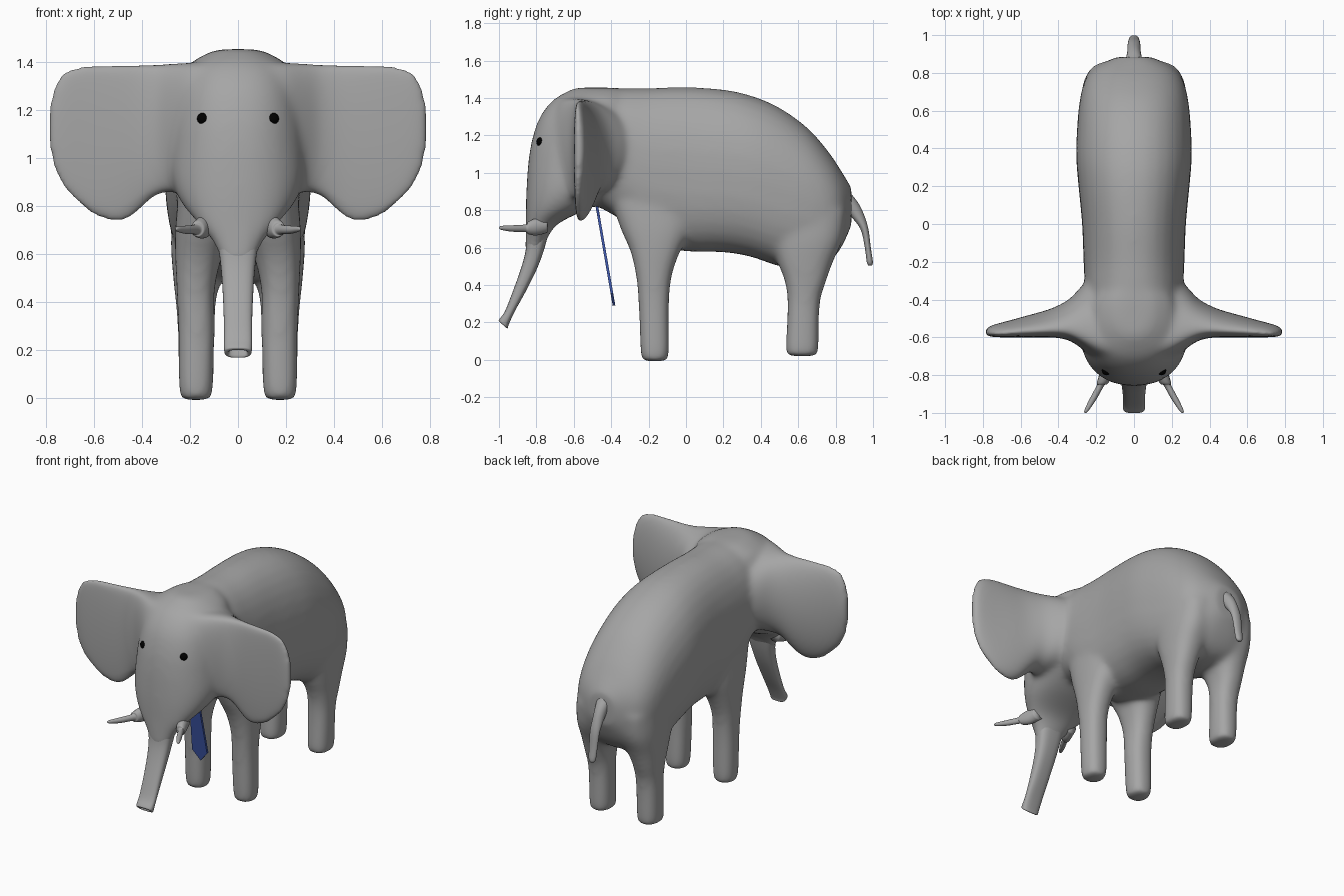
import bpy, bmesh, math
from mathutils import Vector

if "Cube" in bpy.data.objects:
    bpy.data.objects.remove(bpy.data.objects["Cube"])


def material(name, rgb):
    m = bpy.data.materials.new(name)
    m.diffuse_color = (*rgb, 1)
    m.use_nodes = True
    m.node_tree.nodes["Principled BSDF"].inputs["Base Color"].default_value = m.diffuse_color
    return m


GREY = material("elephant grey", (0.38, 0.38, 0.38))
BLACK = material("eye black", (0.0, 0.0, 0.0))
BLUE = material("tie blue", (0.05, 0.10, 0.42))


def refine(rows, k=4):
    """Catmull-Rom interpolation of the section rows."""
    rows = [tuple(r) + (0,) * (6 - len(r)) for r in rows]
    p = [rows[0]] + rows + [rows[-1]]
    out = []
    for i in range(1, len(p) - 2):
        for j in range(k):
            t = j / k
            out.append([0.5 * (2 * b + (c - a) * t + (2 * a - 5 * b + 4 * c - d) * t * t
                               + (3 * b - a - 3 * c + d) * t ** 3)
                        for a, b, c, d in zip(*p[i - 1:i + 3])])
    return out + [rows[-1]]


def loft(bm, axis, rows, n=2.0, low=None, mid=0.5, sign=1, seg=32):
    """Rows are (position, a0, a1, b0, b1[, tilt]): superellipse sections along one axis."""
    rings = []
    for pos, a0, a1, b0, b1, tilt in refine(rows):
        ca, cb, ring = a0 + (a1 - a0) * mid, (b0 + b1) / 2, []
        for i in range(seg):
            t = 2 * math.pi * i / seg
            c, s = math.cos(t), math.sin(t)
            e = 2 / (low if low and s < 0 else n)
            c = math.copysign(abs(c) ** e, c)
            s = math.copysign(abs(s) ** e, s)
            a = ca + c * (a1 - ca if c > 0 else ca - a0)
            b = cb + s * (b1 - b0) / 2
            q = pos + tilt * s
            x, y, z = {'x': (q, a, b), 'y': (a, q, b), 'z': (a, b, q)}[axis]
            ring.append(bm.verts.new((x * sign, y, z)))
        rings.append(ring)
    faces = [bm.faces.new(rings[0]), bm.faces.new(rings[-1])]
    for r, q in zip(rings, rings[1:]):
        for i in range(seg):
            j = (i + 1) % seg
            faces.append(bm.faces.new((r[i], r[j], q[j], q[i])))
    bmesh.ops.recalc_face_normals(bm, faces=faces)


def finish(bm, name, mat, smooth=True):
    me = bpy.data.meshes.new(name)
    bm.to_mesh(me)
    bm.free()
    me.materials.append(mat)
    for f in me.polygons:
        f.use_smooth = smooth
    ob = bpy.data.objects.new(name, me)
    bpy.context.collection.objects.link(ob)
    return ob


def sym(pos, w, lo, hi, tilt=0):
    return (pos, -w, w, lo, hi, tilt)


# Body, head, ears and legs, blended into one skin
bm = bmesh.new()
loft(bm, 'y', [sym(-.55, .23, .86, 1.44), sym(-.35, .258, .75, 1.453), sym(-.2, .267, .62, 1.453),
               sym(0, .275, .58, 1.458), sym(.2, .294, .575, 1.445), sym(.35, .306, .55, 1.412),
               sym(.5, .302, .50, 1.348), sym(.65, .288, .49, 1.24), sym(.76, .26, .52, 1.115),
               sym(.83, .205, .60, 1.01), sym(.885, .09, .72, .92)], n=2.2, low=2.7)
loft(bm, 'z', [sym(1.455, .06, -.58, -.40), sym(1.442, .12, -.62, -.32), sym(1.385, .21, -.715, -.28),
               sym(1.29, .25, -.785, -.26), sym(1.17, .272, -.825, -.25), sym(1.05, .285, -.844, -.25),
               sym(.92, .28, -.853, -.34), sym(.82, .24, -.856, -.50), sym(.73, .17, -.856, -.68),
               sym(.65, .105, -.858, -.74), sym(.56, .065, -.86, -.78)], n=2.2)
ear = [(.10, -.76, -.24, .88, 1.40), (.20, -.715, -.26, .865, 1.40), (.27, -.665, -.32, .857, 1.398),
       (.34, -.618, -.395, .845, 1.395), (.41, -.602, -.435, .78, 1.394), (.47, -.60, -.458, .737, 1.394),
       (.55, -.60, -.48, .738, 1.394), (.64, -.60, -.505, .782, 1.392), (.715, -.60, -.525, .855, 1.374),
       (.765, -.597, -.54, .94, 1.315), (.789, -.592, -.555, 1.04, 1.22)]
front_leg = [(-.008, .115, .236, -.233, -.10), (.05, .103, .247, -.244, -.09), (.3, .097, .25, -.254, -.09),
             (.45, .097, .256, -.268, -.075), (.58, .07, .262, -.298, -.03), (.7, .03, .262, -.35, .03),
             (.85, .02, .25, -.40, .05)]
hind_leg = [(.02, .11, .24, .535, .703), (.07, .102, .247, .532, .71), (.3, .097, .252, .543, .716),
            (.42, .09, .262, .527, .75), (.52, .06, .272, .49, .785), (.65, .03, .28, .45, .84),
            (.8, .02, .27, .45, .86)]
for s in (1, -1):
    loft(bm, 'x', ear, n=1.95, mid=.2, sign=s)
    loft(bm, 'z', front_leg, n=2.4, sign=s)
    loft(bm, 'z', hind_leg, n=2.4, sign=s)
skin = finish(bm, "body_head_ears_legs", GREY)
rm = skin.modifiers.new("Blend", 'REMESH')
rm.mode = 'VOXEL'
rm.voxel_size = 0.014
rm.use_smooth_shade = True
sm = skin.modifiers.new("Soften", 'SMOOTH')
sm.factor = 0.5
sm.iterations = 24

# Trunk with an open nostril end
bm = bmesh.new()
loft(bm, 'z', [sym(.74, .09, -.84, -.72), sym(.65, .085, -.850, -.742), sym(.57, .074, -.860, -.765),
               sym(.48, .066, -.885, -.80), sym(.36, .060, -.928, -.86), sym(.26, .058, -.968, -.915),
               sym(.205, .058, -.998, -.946, -.012), sym(.188, .054, -1.0, -.953, -.018),
               sym(.188, .04, -.99, -.962, -.014), sym(.215, .036, -.978, -.955, -.01)], n=2.8)
finish(bm, "trunk", GREY)

# Tail
bm = bmesh.new()
loft(bm, 'z', [sym(.98, .05, .78, .83), sym(.90, .05, .79, .875), sym(.84, .042, .82, .92),
               sym(.78, .036, .87, .95), sym(.70, .033, .932, .975), sym(.6, .029, .956, .988),
               sym(.525, .024, .966, .999), sym(.505, .012, .974, .994)])
finish(bm, "tail", GREY)

# Tusks with thick sockets
tusk = [(-.74, .09, .165, .68, .76), (-.80, .112, .185, .665, .757), (-.845, .138, .197, .672, .738),
        (-.855, .157, .197, .682, .724), (-.93, .20, .237, .685, .719), (-.985, .238, .262, .694, .716),
        (-1.0, .253, .261, .702, .710)]
bm = bmesh.new()
for s in (1, -1):
    loft(bm, 'y', tusk, sign=s, seg=16)
finish(bm, "tusks", GREY)

# Eyes
bm = bmesh.new()
for s in (1, -1):
    v = bmesh.ops.create_uvsphere(bm, u_segments=12, v_segments=8, radius=.025)["verts"]
    bmesh.ops.translate(bm, vec=(s * .146, -.776, 1.165), verts=v)
finish(bm, "eyes", BLACK)

# Necktie hanging under the chin
bm = bmesh.new()
top, end = Vector((0, -.478, .83)), Vector((0, -.385, .29))
half = [(0, .045), (.12, .03), (.88, .055)]
pts = half + [(1, 0)] + [(t, -w) for t, w in reversed(half)]
bm.faces.new([bm.verts.new(top.lerp(end, t) + Vector((w, 0, 0))) for t, w in pts])
tie = finish(bm, "necktie", BLUE, smooth=False)
so = tie.modifiers.new("Thickness", 'SOLIDIFY')
so.thickness = 0.014
so.offset = 0
